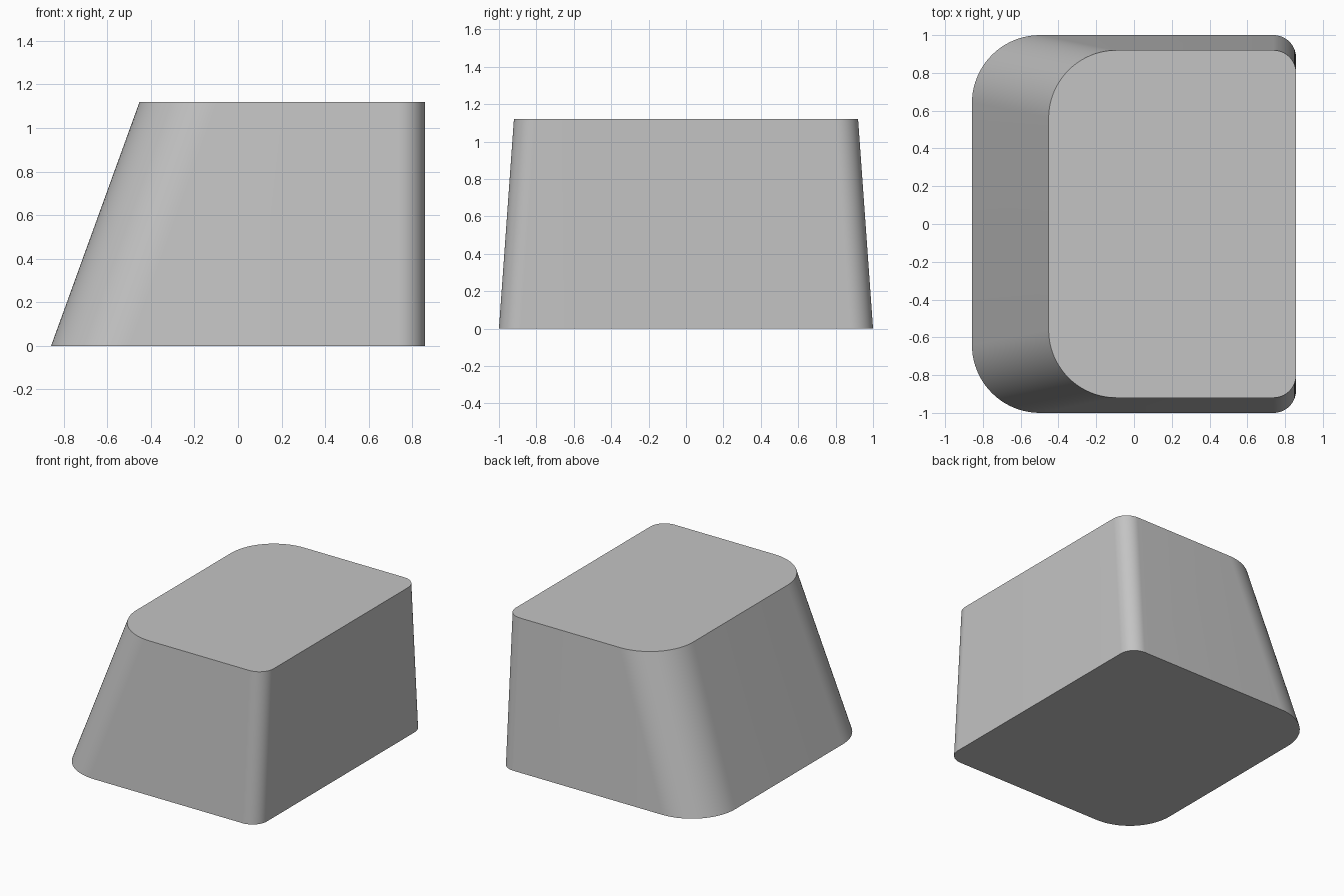
import bpy
import math
from math import cos, sin, pi

cube = bpy.data.objects.get("Cube")
if cube:
    bpy.data.objects.remove(cube, do_unlink=True)

grey = bpy.data.materials.new("light grey")
grey.use_nodes = True
grey.diffuse_color = (0.55, 0.55, 0.55, 1)
grey.node_tree.nodes["Principled BSDF"].inputs["Base Color"].default_value = (0.55, 0.55, 0.55, 1)

STEPS = 20  # segments per rounded corner


def outline(left, right, half, z, big=0.36, small=0.12):
    """Rounded rectangle with large left corners and small right corners."""
    corners = [
        (right - small, half - small, small, 0),
        (left + big, half - big, big, pi / 2),
        (left + big, big - half, big, pi),
        (right - small, small - half, small, 3 * pi / 2),
    ]
    points = []
    for cx, cy, r, start in corners:
        for i in range(STEPS + 1):
            a = start + i / STEPS * pi / 2
            points.append((cx + r * cos(a), cy + r * sin(a), z))
    return points


# Tapered block: base outline lofted to a smaller top outline
base = outline(-0.858, 0.858, 1.0, 0)
top = outline(-0.452, 0.858, 0.92, 1.12)
n = len(base)
faces = [(i, (i + 1) % n, n + (i + 1) % n, n + i) for i in range(n)]
faces += [tuple(reversed(range(n))), tuple(range(n, 2 * n))]

mesh = bpy.data.meshes.new("tapered_block")
mesh.from_pydata(base + top, [], faces)
mesh.materials.append(grey)
block = bpy.data.objects.new("tapered_block", mesh)
bpy.context.collection.objects.link(block)

# Smooth walls with crisp rims
bpy.ops.object.select_all(action="DESELECT")
block.select_set(True)
bpy.context.view_layer.objects.active = block
bpy.ops.object.shade_smooth_by_angle(angle=math.radians(30))
